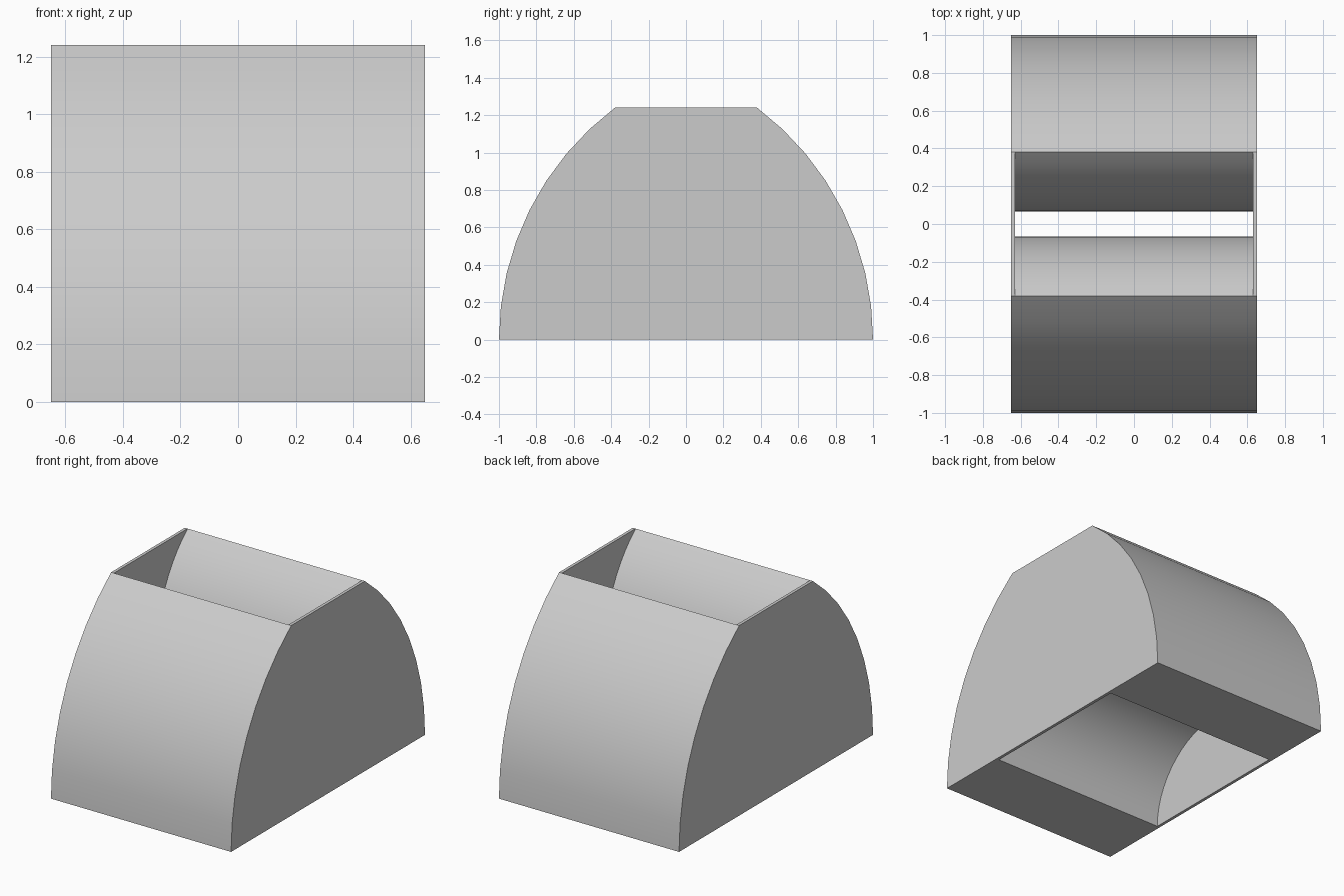
import bpy
import bmesh
from math import sin, cos, asin, acos, pi

if "Cube" in bpy.data.objects:
    bpy.data.objects.remove(bpy.data.objects["Cube"], do_unlink=True)

HALF_X, INNER_X = 0.65, 0.63
TOP_Y, TOP_Z = 0.38, 1.24
SLOT = 0.065
ARCH_R, LINING_R = 0.53, 0.58

grey = bpy.data.materials.new("plain grey")
grey.use_nodes = True
colour = (0.6, 0.6, 0.6, 1)
grey.diffuse_color = colour
grey.node_tree.nodes["Principled BSDF"].inputs["Base Color"].default_value = colour


def arc(cy, cz, r, start, end, steps):
    """Points on a circle in the y-z plane."""
    angles = [start + (end - start) * i / steps for i in range(steps + 1)]
    return [(cy + r * cos(a), cz + r * sin(a)) for a in angles]


def extrude_profile(name, profile, x0, x1):
    """Extrude a y-z outline along x."""
    bm = bmesh.new()
    face = bm.faces.new([bm.verts.new((x0, y, z)) for y, z in profile])
    side = bmesh.ops.extrude_face_region(bm, geom=[face])["geom"]
    verts = [v for v in side if isinstance(v, bmesh.types.BMVert)]
    bmesh.ops.translate(bm, verts=verts, vec=(x1 - x0, 0, 0))
    bmesh.ops.recalc_face_normals(bm, faces=bm.faces)
    mesh = bpy.data.meshes.new(name)
    bm.to_mesh(mesh)
    bm.free()
    mesh.materials.append(grey)
    obj = bpy.data.objects.new(name, mesh)
    bpy.context.collection.objects.link(obj)
    bpy.ops.object.select_all(action="DESELECT")
    obj.select_set(True)
    bpy.context.view_layer.objects.active = obj
    bpy.ops.object.shade_smooth_by_angle(angle=pi / 6)


# Outer curve, rising from the base to the top rim
outer_r = 1.55
outer = arc(1 - outer_r, 0, outer_r, 0, asin(TOP_Z / outer_r), 8)
outer[-1] = (TOP_Y, TOP_Z)

# Upper throat, curving inward and down to the slot
throat_z = LINING_R * sin(acos(SLOT / LINING_R))
s, d = TOP_Y - SLOT, TOP_Z - throat_z
throat_r = (s * s + d * d) / (2 * s)
throat = arc(SLOT + throat_r, throat_z, throat_r, pi - asin(d / throat_r), pi, 10)

# Lower arch, and the lining that covers it
arch = arc(0, 0, LINING_R, acos(SLOT / LINING_R), 0, 12)
lining = arch + arc(0, 0, ARCH_R, 0, acos(SLOT / ARCH_R), 12)

block = outer + throat[1:] + arch[1:]
for label, sign in (("front", -1), ("back", 1)):
    extrude_profile(label + "_block", [(sign * y, z) for y, z in block], -INNER_X, INNER_X)
    extrude_profile(label + "_arch_lining", [(sign * y, z) for y, z in lining], -INNER_X, INNER_X)

# Thin end plates with the full outline
outline = outer + [(-y, z) for y, z in reversed(outer)]
extrude_profile("right_end_plate", outline, -HALF_X, -INNER_X)
extrude_profile("left_end_plate", outline, INNER_X, HALF_X)
